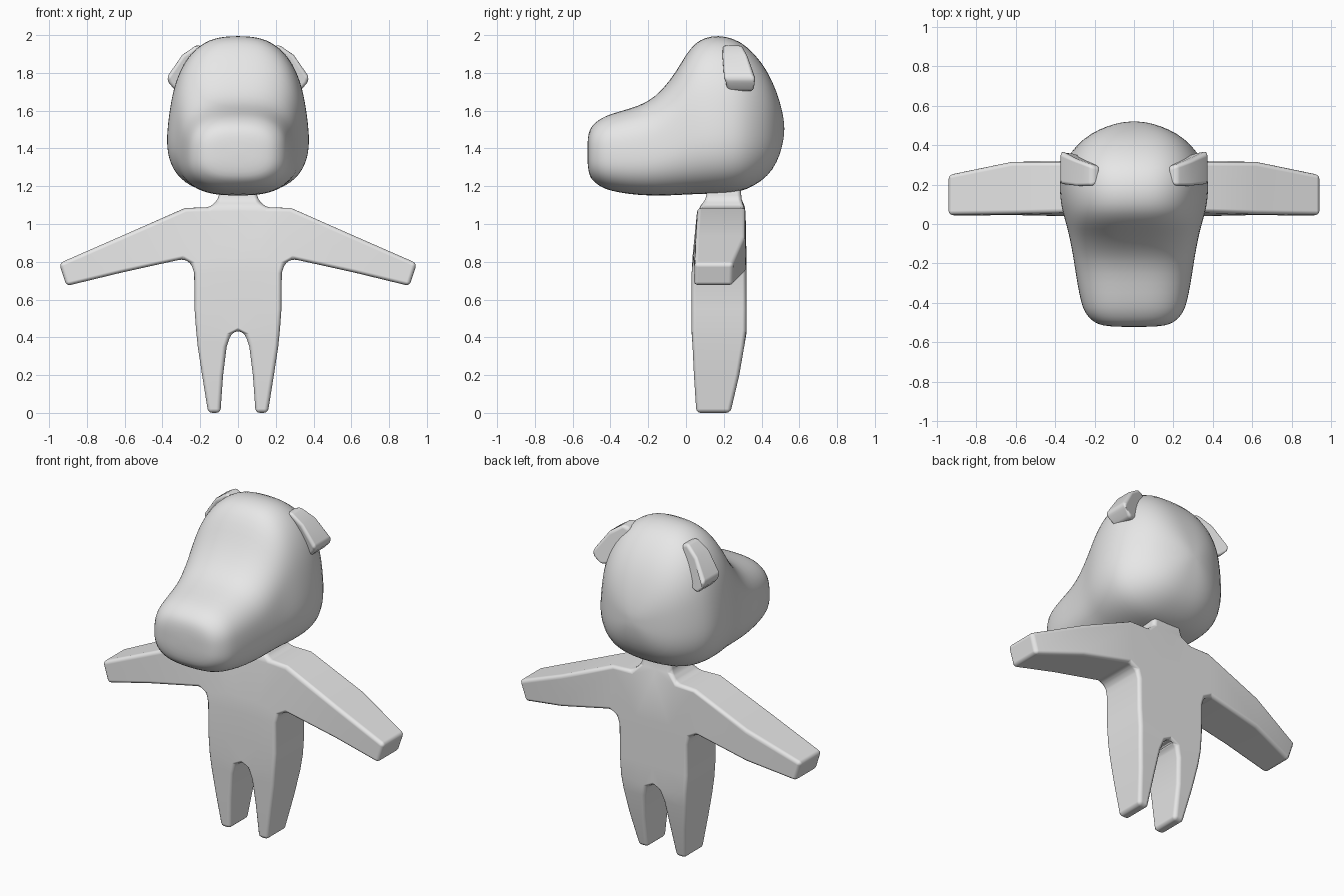
import bpy, bmesh, math

if "Cube" in bpy.data.objects:
    bpy.data.objects.remove(bpy.data.objects["Cube"])

grey = bpy.data.materials.new("soft grey")
grey.diffuse_color = (0.8, 0.8, 0.8, 1)
grey.use_nodes = True
grey.node_tree.nodes["Principled BSDF"].inputs["Base Color"].default_value = grey.diffuse_color


def make_object(name, bm):
    bmesh.ops.recalc_face_normals(bm, faces=bm.faces)
    mesh = bpy.data.meshes.new(name)
    bm.to_mesh(mesh)
    bm.free()
    for p in mesh.polygons:
        p.use_smooth = True
    mesh.materials.append(grey)
    ob = bpy.data.objects.new(name, mesh)
    bpy.context.collection.objects.link(ob)
    return ob


def add_mirror(ob):
    m = ob.modifiers.new("mirror", 'MIRROR')
    m.merge_threshold = 0.001


def add_bevel(ob, width, segments=3):
    b = ob.modifiers.new("bevel", 'BEVEL')
    b.width = width
    b.segments = segments
    b.limit_method = 'ANGLE'
    b.angle_limit = math.radians(32)
    b.use_clamp_overlap = False
    b.harden_normals = True


# Head: rounded sections lofted from muzzle to back (y, bottom, top, half width)
STATIONS = [
    (-0.520, 1.30, 1.46, 0.13), (-0.510, 1.25, 1.50, 0.18), (-0.490, 1.225, 1.53, 0.215),
    (-0.450, 1.195, 1.56, 0.25), (-0.40, 1.175, 1.583, 0.268), (-0.30, 1.157, 1.61, 0.288),
    (-0.20, 1.15, 1.645, 0.302), (-0.12, 1.15, 1.715, 0.315), (-0.05, 1.152, 1.81, 0.327),
    (0.0, 1.155, 1.90, 0.338), (0.05, 1.157, 1.96, 0.350), (0.10, 1.158, 1.988, 0.36),
    (0.17, 1.16, 2.0, 0.367), (0.25, 1.165, 1.985, 0.364), (0.32, 1.18, 1.945, 0.345),
    (0.40, 1.225, 1.86, 0.29), (0.46, 1.285, 1.755, 0.22), (0.50, 1.37, 1.64, 0.13),
    (0.517, 1.45, 1.56, 0.06),
]
SEG = 40


def spow(v, e):
    return math.copysign(abs(v) ** e, v)


bm = bmesh.new()
rings = []
for y, lo, hi, w in STATIONS:
    mid, h = (lo + hi) / 2, (hi - lo) / 2
    taper = 0.16 * min(1, h / 0.42) ** 2
    e = 2 / 2.7
    ring = []
    for i in range(SEG):
        a = 2 * math.pi * i / SEG
        t = spow(math.sin(a), e)
        x = w * spow(math.cos(a), e) * (1 - taper * t)
        ring.append(bm.verts.new((x, y, mid + h * t)))
    rings.append(ring)
for r, s in zip(rings, rings[1:]):
    for i in range(SEG):
        j = (i + 1) % SEG
        bm.faces.new((r[i], r[j], s[j], s[i]))
# rounded end caps
for ring, y in ((rings[0], -0.523), (rings[-1], 0.521)):
    z = sum(v.co.z for v in ring) / SEG
    tip = bm.verts.new((0, y, z))
    for i in range(SEG):
        bm.faces.new((ring[i], ring[(i + 1) % SEG], tip))
head = make_object("head", bm)
sub = head.modifiers.new("smooth", 'SUBSURF')
sub.levels = sub.render_levels = 1

# Ears: folded flaps, profile points (x, z, front y, back y)
EAR = [(0.17, 1.93, 0.20, 0.29), (0.215, 1.95, 0.19, 0.30), (0.295, 1.895, 0.19, 0.33),
       (0.378, 1.775, 0.20, 0.365), (0.365, 1.745, 0.205, 0.375), (0.325, 1.70, 0.22, 0.36),
       (0.22, 1.72, 0.22, 0.33)]
bm = bmesh.new()
front = [bm.verts.new((x, yf, z)) for x, z, yf, yb in EAR]
back = [bm.verts.new((x, yb, z)) for x, z, yf, yb in EAR]
bm.faces.new(front)
bm.faces.new(back)
for i in range(len(EAR)):
    j = (i + 1) % len(EAR)
    bm.faces.new((front[i], front[j], back[j], back[i]))
ears = make_object("ears", bm)
add_mirror(ears)
add_bevel(ears, 0.02)

# Body half: points (x, z, front y, back y) joined into panels
P = {
    "foot_in": (0.093, 0.0, 0.055, 0.235), "foot_out": (0.158, 0.0, 0.055, 0.235),
    "shin_in": (0.079, 0.2, 0.042, 0.282), "shin_out": (0.19, 0.2, 0.042, 0.282),
    "knee_in": (0.06, 0.35, 0.035, 0.308), "knee_out": (0.213, 0.35, 0.035, 0.308),
    "groin": (0.037, 0.418, 0.03, 0.32), "hip": (0.222, 0.44, 0.03, 0.32),
    "crotch": (0.0, 0.437, 0.03, 0.32),
    "belly_c": (0.0, 0.55, 0.03, 0.32), "belly_m": (0.11, 0.55, 0.03, 0.32),
    "belly_o": (0.23, 0.55, 0.03, 0.32),
    "rib_c": (0.0, 0.74, 0.03, 0.32), "rib_m": (0.11, 0.74, 0.03, 0.32),
    "rib_o": (0.232, 0.74, 0.03, 0.32),
    "chest_c": (0.0, 0.83, 0.035, 0.32), "chest_m": (0.11, 0.83, 0.035, 0.32),
    "armpit": (0.248, 0.792, 0.035, 0.32), "arm_low": (0.29, 0.815, 0.037, 0.32),
    "arm_top": (0.28, 1.085, 0.06, 0.315), "collar": (0.15, 1.088, 0.07, 0.312),
    "collar_c": (0.0, 1.09, 0.07, 0.312),
    "neck_c": (0.0, 1.13, 0.105, 0.295), "neck_o": (0.105, 1.13, 0.105, 0.295),
    "nape_c": (0.0, 1.22, 0.115, 0.285), "nape_o": (0.09, 1.22, 0.115, 0.285),
    "elbow_low": (0.62, 0.742, 0.045, 0.315), "elbow_top": (0.62, 0.935, 0.05, 0.315),
    "hand_low": (0.908, 0.672, 0.042, 0.245), "hand_top": (0.947, 0.792, 0.045, 0.25),
}
PANELS = [
    "foot_in foot_out shin_out shin_in", "shin_in shin_out knee_out knee_in",
    "knee_in knee_out hip groin", "crotch groin belly_m belly_c",
    "groin hip belly_o belly_m", "belly_c belly_m rib_m rib_c",
    "belly_m belly_o rib_o rib_m", "rib_c rib_m chest_m chest_c",
    "rib_m rib_o armpit chest_m", "chest_c chest_m collar collar_c",
    "chest_m armpit arm_low arm_top", "chest_m arm_top collar",
    "collar_c collar neck_o neck_c", "neck_c neck_o nape_o nape_c",
    "arm_low elbow_low elbow_top arm_top", "elbow_low hand_low hand_top elbow_top",
]
bm = bmesh.new()
front = {k: bm.verts.new((x, yf, z)) for k, (x, z, yf, yb) in P.items()}
back = {k: bm.verts.new((x, yb, z)) for k, (x, z, yf, yb) in P.items()}
edges = {}
for panel in PANELS:
    keys = panel.split()
    bm.faces.new([front[k] for k in keys])
    bm.faces.new([back[k] for k in reversed(keys)])
    for a, b in zip(keys, keys[1:] + keys[:1]):
        edges.setdefault(frozenset((a, b)), []).append((a, b))
# side walls along the outline, open on the centre line
for uses in edges.values():
    a, b = uses[0]
    if len(uses) == 1 and not (P[a][0] == 0 and P[b][0] == 0):
        bm.faces.new((front[b], front[a], back[a], back[b]))
body = make_object("body", bm)
add_mirror(body)
add_bevel(body, 0.022)
